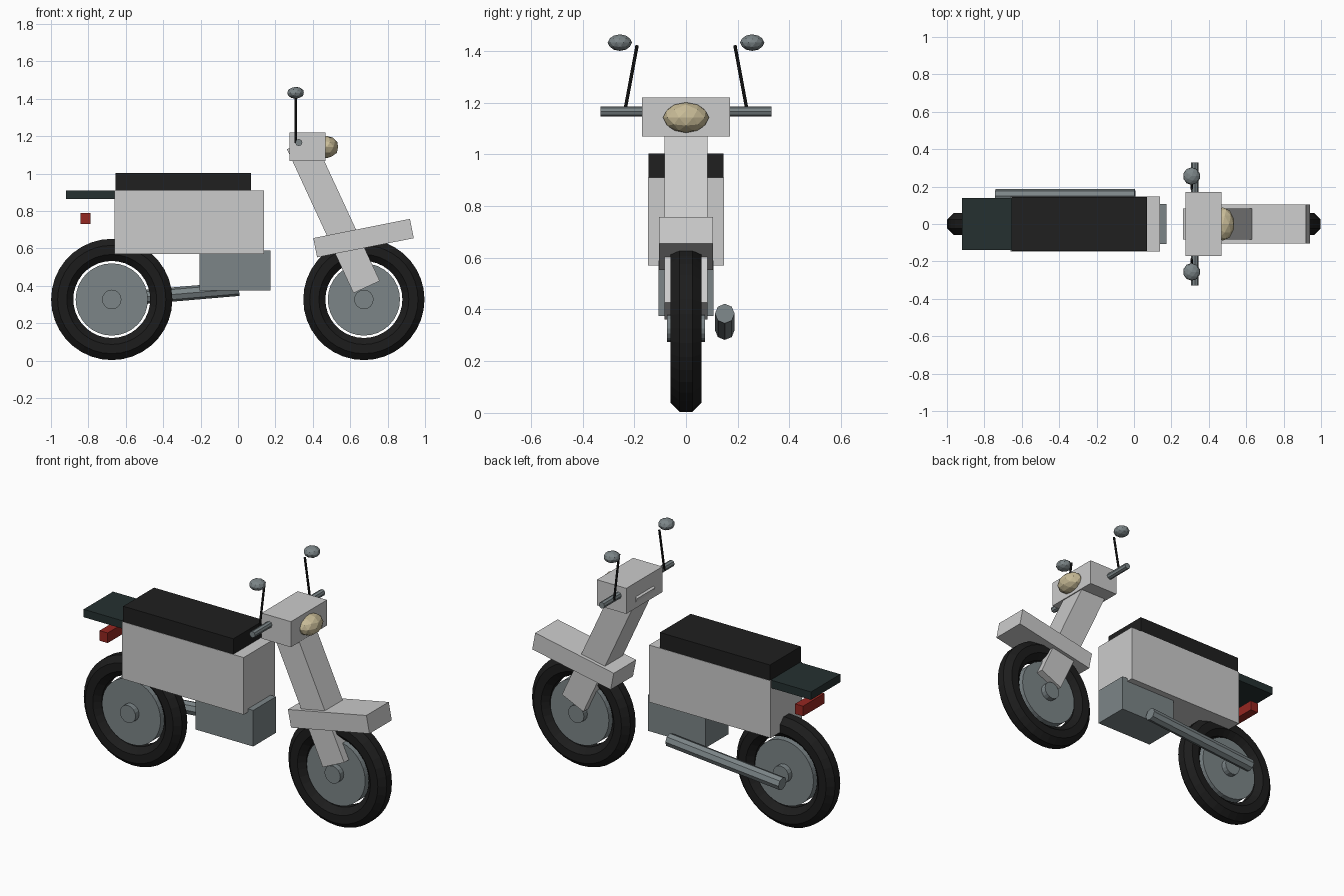
import bpy, bmesh
from math import radians, cos, sin, pi
from mathutils import Vector, Matrix

if "Cube" in bpy.data.objects:
    bpy.data.objects.remove(bpy.data.objects["Cube"])


def mat(name, rgb):
    m = bpy.data.materials.new(name)
    m.diffuse_color = (*rgb, 1)
    m.use_nodes = True
    m.node_tree.nodes["Principled BSDF"].inputs["Base Color"].default_value = m.diffuse_color
    return m


RUBBER = mat("rubber", (0.012, 0.012, 0.012))
SEAT = mat("seat_black", (0.014, 0.014, 0.014))
METAL = mat("metal", (0.2, 0.235, 0.245))
DARK = mat("dark_green", (0.018, 0.03, 0.03))
RED = mat("red", (0.3, 0.02, 0.015))
LAMP = mat("lamp", (0.58, 0.5, 0.31))


def finish(bm, name, material=None):
    bmesh.ops.recalc_face_normals(bm, faces=bm.faces)
    me = bpy.data.meshes.new(name)
    bm.to_mesh(me)
    bm.free()
    ob = bpy.data.objects.new(name, me)
    bpy.context.collection.objects.link(ob)
    if material:
        me.materials.append(material)
    return ob


def box(name, centre, size, material=None, tilt=0):
    bm = bmesh.new()
    m = Matrix.Translation(centre) @ Matrix.Rotation(radians(tilt), 4, 'Y') @ Matrix.Diagonal((*size, 1))
    bmesh.ops.create_cube(bm, size=1, matrix=m)
    return finish(bm, name, material)


def rod(name, a, b, r, sides, material=None):
    a, b = Vector(a), Vector(b)
    bm = bmesh.new()
    m = Matrix.Translation((a + b) / 2) @ (b - a).to_track_quat('Z', 'Y').to_matrix().to_4x4()
    bmesh.ops.create_cone(bm, cap_ends=True, segments=sides, radius1=r, radius2=r,
                          depth=(b - a).length, matrix=m)
    return finish(bm, name, material)


def blob(name, centre, radii, material):
    bm = bmesh.new()
    m = Matrix.Translation(centre) @ Matrix.Diagonal((*radii, 1))
    bmesh.ops.create_icosphere(bm, subdivisions=2, radius=1, matrix=m)
    return finish(bm, name, material)


def tyre(name, x, z, major=0.265, minor=0.064, n=36, k=8):
    # Octagonal section swept round the axle, flat side facing out
    bm = bmesh.new()
    rings = []
    for i in range(n):
        a = 2 * pi * i / n
        ring = []
        for j in range(k):
            t = 2 * pi * (j + 0.5) / k
            r = major + minor * cos(t)
            ring.append(bm.verts.new((x + r * cos(a), minor * sin(t), z + r * sin(a))))
        rings.append(ring)
    for i in range(n):
        p, q = rings[i], rings[(i + 1) % n]
        for j in range(k):
            bm.faces.new((p[j], p[(j + 1) % k], q[(j + 1) % k], q[j]))
    return finish(bm, name, RUBBER)


# Wheels
AXLE = 0.327
for label, x in (("rear", -0.675), ("front", 0.673)):
    tyre(label + "_tyre", x, AXLE)
    rod(label + "_wheel_disc", (x, -0.04, AXLE), (x, 0.04, AXLE), 0.193, 32, METAL)
    rod(label + "_hub", (x, -0.073, AXLE), (x, 0.073, AXLE), 0.052, 16, METAL)

# Body, engine, seat, rear rack and tail light
box("body", (-0.26, 0, 0.74), (0.80, 0.294, 0.34))
box("engine", (-0.015, 0, 0.482), (0.38, 0.214, 0.215), METAL)
box("seat", (-0.292, 0, 0.955), (0.725, 0.29, 0.095), SEAT)
box("rear_rack", (-0.78, 0, 0.887), (0.28, 0.276, 0.047), DARK)
box("tail_light", (-0.815, 0, 0.76), (0.053, 0.2, 0.06), RED)

# Exhaust on the back side
rod("exhaust", (-0.74, 0.15, 0.32), (0.005, 0.15, 0.384), 0.038, 8, METAL)

# Front fork, mudguard and head
box("front_fork", (0.51, 0, 0.778), (0.155, 0.168, 0.847), None, -24.8)
box("front_mudguard", (0.671, 0, 0.655), (0.527, 0.21, 0.105), None, -11.2)
box("head_housing", (0.371, 0, 1.144), (0.193, 0.34, 0.152))
blob("headlamp", (0.475, 0, 1.142), (0.063, 0.089, 0.059), LAMP)
rod("handlebar", (0.325, -0.33, 1.166), (0.325, 0.33, 1.166), 0.019, 8, METAL)

# Mirrors on both sides
for side, s in (("near", -1), ("far", 1)):
    rod(side + "_mirror_stem", (0.308, s * 0.237, 1.165), (0.308, s * 0.189, 1.422), 0.0065, 8, RUBBER)
    blob(side + "_mirror", (0.308, s * 0.256, 1.432), (0.046, 0.047, 0.032), METAL)
